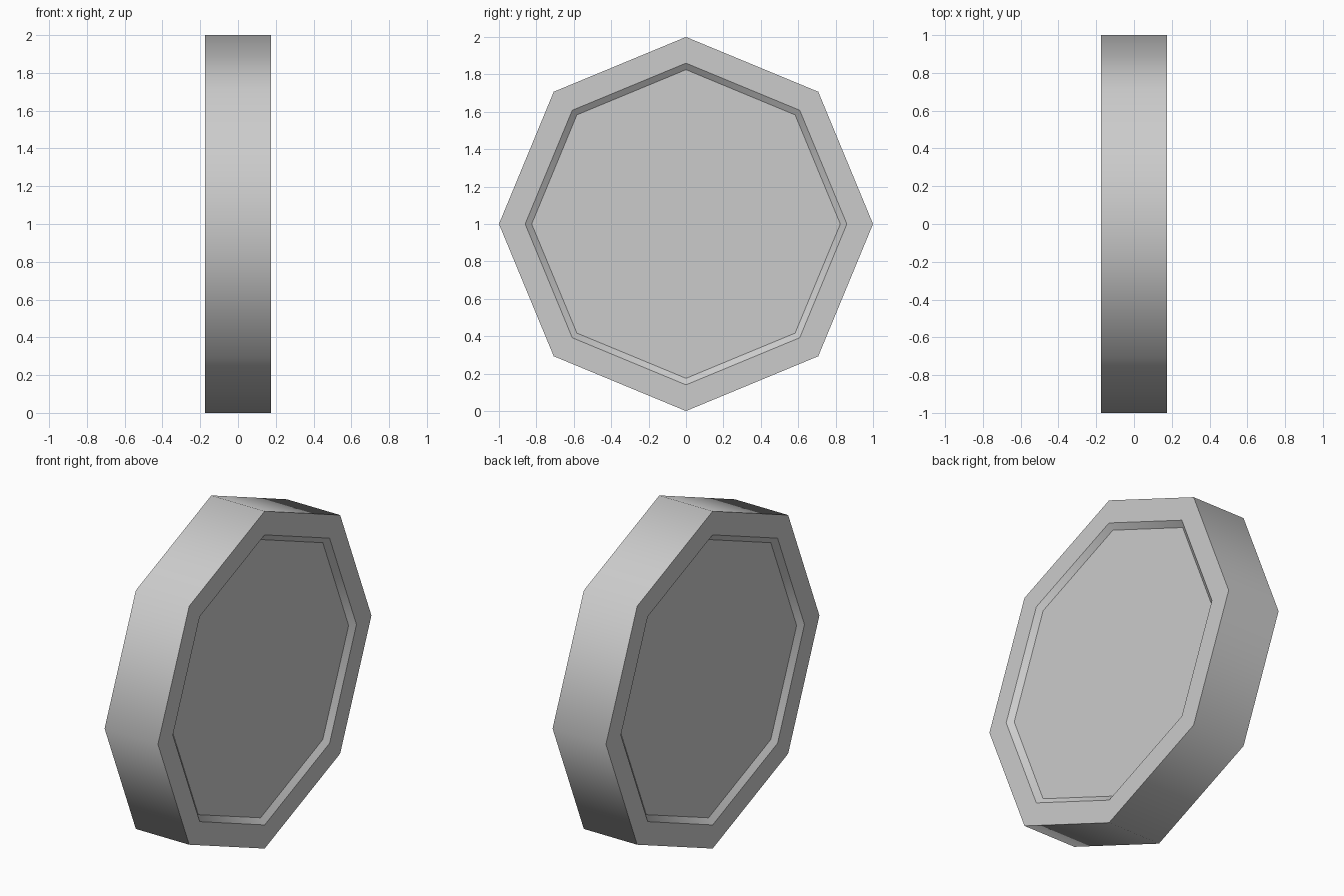
import bpy, bmesh, math

if "Cube" in bpy.data.objects:
    bpy.data.objects.remove(bpy.data.objects["Cube"])

SIDES = 8
# profile of the disc, (x, radius), from the left floor round to the right floor
HALF, DEPTH = 0.175, 0.027
half_profile = [(HALF, 1.0), (HALF, 0.86), (HALF - DEPTH, 0.825)]
profile = [(-x, r) for x, r in reversed(half_profile)] + half_profile

grey = bpy.data.materials.new("plain_grey")
grey.diffuse_color = (0.6, 0.6, 0.6, 1)
grey.use_nodes = True
grey.node_tree.nodes["Principled BSDF"].inputs["Base Color"].default_value = grey.diffuse_color

bm = bmesh.new()


def ring(x, r):
    """Octagon of vertices around the x axis, one corner straight up."""
    steps = [2 * math.pi * i / SIDES for i in range(SIDES)]
    return [bm.verts.new((x, r * math.sin(a), 1 + r * math.cos(a))) for a in steps]


rings = [ring(x, r) for x, r in profile]

# rim, flat borders and sloped recess walls
for k, (a, b) in enumerate(zip(rings, rings[1:])):
    for i in range(SIDES):
        j = (i + 1) % SIDES
        face = bm.faces.new((a[i], a[j], b[j], b[i]))
        face.smooth = True

# recessed floors
for loop in (rings[0], rings[-1]):
    bm.faces.new(loop)
bmesh.ops.recalc_face_normals(bm, faces=bm.faces[:])

# keep every octagonal outline sharp, smooth only around the axis
for loop in rings:
    for i in range(SIDES):
        bm.edges.get((loop[i], loop[(i + 1) % SIDES])).smooth = False

mesh = bpy.data.meshes.new("octagonal_disc")
bm.to_mesh(mesh)
bm.free()
mesh.materials.append(grey)
disc = bpy.data.objects.new("octagonal_disc", mesh)
bpy.context.collection.objects.link(disc)
